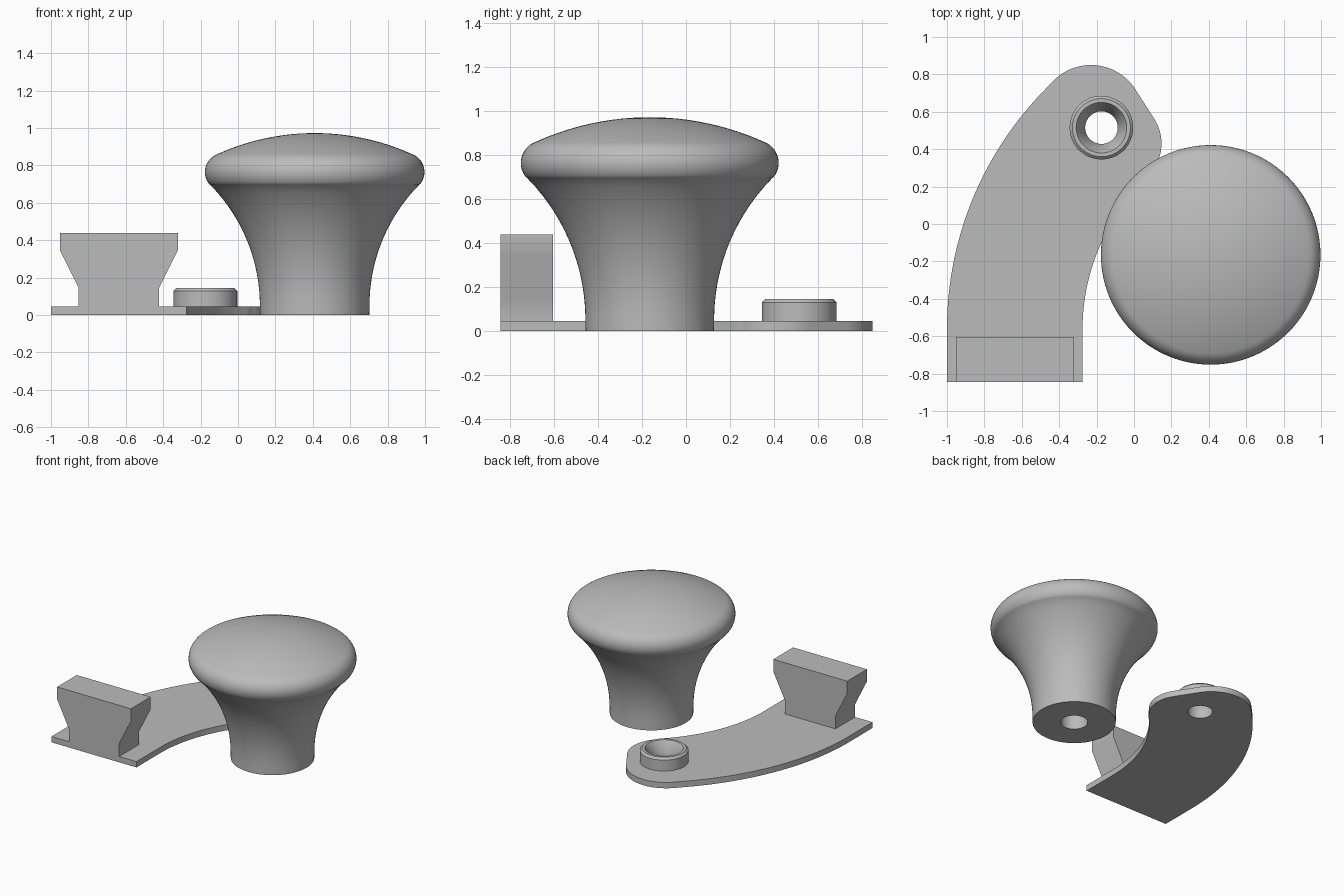
import bpy, bmesh, math
from math import cos, sin, radians, sqrt

if "Cube" in bpy.data.objects:
    bpy.data.objects.remove(bpy.data.objects["Cube"])

grey = bpy.data.materials.new("light grey")
grey.diffuse_color = (0.5, 0.5, 0.5, 1)
grey.use_nodes = True
grey.node_tree.nodes["Principled BSDF"].inputs["Base Color"].default_value = grey.diffuse_color

PLATE_TOP = 0.045
BOSS = (-0.174, 0.515)
HOLE_R = 0.087


def finish(obj, angle=32):
    """Assign the colour and smooth everything but the sharp edges."""
    obj.data.materials.clear()
    obj.data.materials.append(grey)
    bpy.ops.object.select_all(action='DESELECT')
    obj.select_set(True)
    bpy.context.view_layer.objects.active = obj
    bpy.ops.object.shade_smooth_by_angle(angle=radians(angle))


def mesh_object(name, bm):
    bmesh.ops.remove_doubles(bm, verts=bm.verts, dist=1e-5)
    bmesh.ops.recalc_face_normals(bm, faces=bm.faces)
    mesh = bpy.data.meshes.new(name)
    bm.to_mesh(mesh)
    bm.free()
    obj = bpy.data.objects.new(name, mesh)
    bpy.context.collection.objects.link(obj)
    return obj


def revolve(name, profile, centre, steps=96, closed=False):
    """Lathe an (r, z) profile around a vertical axis."""
    bm = bmesh.new()
    verts = [bm.verts.new((r, 0, z)) for r, z in profile]
    edges = [bm.edges.new(pair) for pair in zip(verts, verts[1:])]
    if closed:
        edges.append(bm.edges.new((verts[-1], verts[0])))
    bmesh.ops.spin(bm, geom=verts + edges, cent=(0, 0, 0), axis=(0, 0, 1),
                   angle=math.tau, steps=steps, use_duplicate=False)
    obj = mesh_object(name, bm)
    obj.location = (*centre, 0)
    finish(obj)
    return obj


def arc(cx, cy, r, start, end, n):
    """Points on an arc, angles in degrees."""
    angles = [radians(start + (end - start) * i / n) for i in range(n + 1)]
    return [(cx + r * cos(a), cy + r * sin(a)) for a in angles]


# Knob: blind bore, flared neck, rounded rim, shallow dome
neck_r = 0.92
profile = [(0, 0.4), (0.095, 0.4), (0.095, 0), (0.292, 0)]
for i in range(17):
    h = 0.647 * i / 16
    profile.append((0.293 + neck_r - sqrt(neck_r ** 2 - h ** 2), 0.05 + h))
profile += arc(0.485, 0.765, 0.102, -40, 68, 14)
edge_r, edge_z = profile[-1]
drop = 0.973 - edge_z
dome_r = (edge_r ** 2 + drop ** 2) / (2 * drop)
for i in range(1, 13):
    r = edge_r * (1 - i / 12)
    profile.append((r, 0.973 - dome_r + sqrt(dome_r ** 2 - r ** 2)))
revolve("knob", profile, (0.41, -0.165))

# Curved arm plate: two concentric sides and a rounded end, with a round hole
outline = [(-1, -0.845), (-0.275, -0.845)]
outline += arc(0.823, -0.56, 1.098, 180, 134, 28)
outline += arc(-0.1, 0.43, 0.247, -46, 35, 16)
outline += arc(-0.23, 0.567, 0.283, 37, 137, 20)
outline += arc(0.823, -0.56, 1.823, 135, 180, 32)
curve = bpy.data.curves.new("arm_outline", 'CURVE')
curve.dimensions = '2D'
curve.fill_mode = 'BOTH'
curve.extrude = PLATE_TOP / 2
for points in (outline, arc(*BOSS, HOLE_R, 0, 356.25, 95)):
    spline = curve.splines.new('POLY')
    spline.points.add(len(points) - 1)
    for p, (x, y) in zip(spline.points, points):
        p.co = (x, y, 0, 1)
    spline.use_cyclic_u = True
helper = bpy.data.objects.new("arm_outline", curve)
bpy.context.collection.objects.link(helper)
evaluated = helper.evaluated_get(bpy.context.evaluated_depsgraph_get())
bm = bmesh.new()
bm.from_mesh(evaluated.to_mesh())
evaluated.to_mesh_clear()
bpy.data.objects.remove(helper)
bmesh.ops.translate(bm, verts=bm.verts, vec=(0, 0, PLATE_TOP / 2))
finish(mesh_object("arm_plate", bm))

# Pivot boss: chamfered ring with a countersunk hole
revolve("pivot_boss", [(HOLE_R, PLATE_TOP), (0.17, PLATE_TOP), (0.17, 0.13),
                       (0.155, 0.145), (0.135, 0.145), (HOLE_R, 0.065)],
        BOSS, closed=True)

# Flared post at the square end of the arm
half = [(0.215, PLATE_TOP), (0.215, 0.145), (0.315, 0.345), (0.315, 0.44)]
section = half + [(-x, z) for x, z in reversed(half)]
bm = bmesh.new()
face = bm.faces.new([bm.verts.new((x - 0.637, -0.845, z)) for x, z in section])
side = bmesh.ops.extrude_face_region(bm, geom=[face], use_keep_orig=True)
bmesh.ops.translate(bm, vec=(0, 0.24, 0),
                    verts=[v for v in side["geom"] if isinstance(v, bmesh.types.BMVert)])
finish(mesh_object("flared_post", bm))
